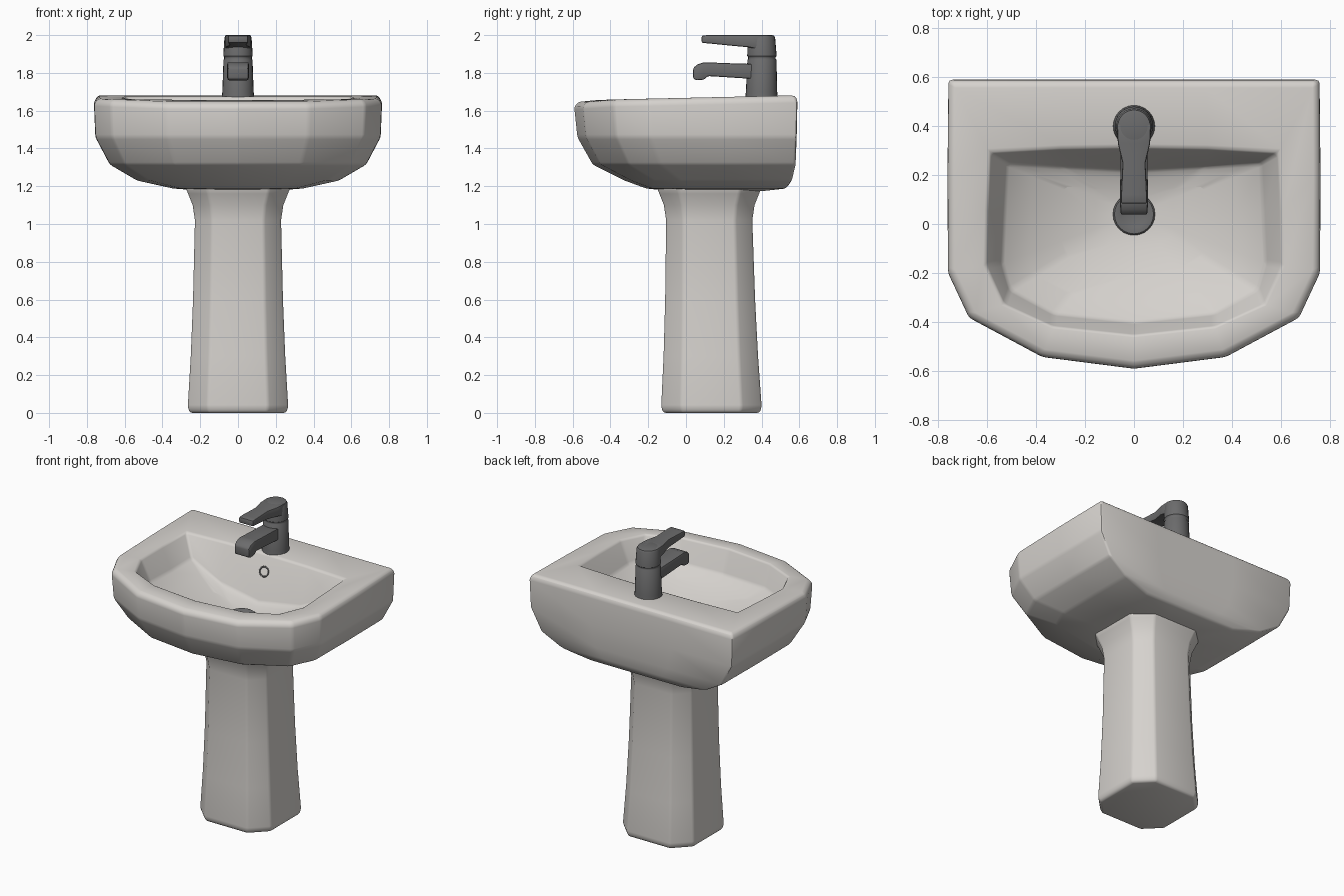
import bpy, bmesh, math
from mathutils import Vector

if "Cube" in bpy.data.objects:
    bpy.data.objects.remove(bpy.data.objects["Cube"])


def material(name, rgb):
    m = bpy.data.materials.new(name)
    m.diffuse_color = (*rgb, 1)
    m.use_nodes = True
    m.node_tree.nodes["Principled BSDF"].inputs["Base Color"].default_value = m.diffuse_color
    return m


ceramic = material("warm_white_ceramic", (0.67, 0.645, 0.615))
metal = material("dark_grey_metal", (0.15, 0.15, 0.152))


def finish(ob, mat, angle, bevel=0, limit=25):
    ob.data.materials.append(mat)
    bpy.ops.object.select_all(action="DESELECT")
    ob.select_set(True)
    bpy.context.view_layer.objects.active = ob
    if bevel:
        mod = ob.modifiers.new("soft_edges", "BEVEL")
        mod.width, mod.segments, mod.limit_method = bevel, 2, "ANGLE"
        mod.angle_limit = math.radians(limit)
        bpy.ops.object.modifier_apply(modifier=mod.name)
    bpy.ops.object.shade_smooth_by_angle(angle=math.radians(angle))


def loft(name, rings, mat, angle=35, bevel=0, limit=25):
    """Skin a stack of equal-length point rings and cap both ends."""
    bm = bmesh.new()
    vs = [[bm.verts.new(p) for p in r] for r in rings]
    n = len(rings[0])
    for a, b in zip(vs, vs[1:]):
        for i in range(n):
            j = (i + 1) % n
            bm.faces.new((a[i], a[j], b[j], b[i]))
    bm.faces.new(vs[0])
    bm.faces.new(vs[-1])
    bmesh.ops.recalc_face_normals(bm, faces=bm.faces)
    me = bpy.data.meshes.new(name)
    bm.to_mesh(me)
    bm.free()
    ob = bpy.data.objects.new(name, me)
    bpy.context.collection.objects.link(ob)
    finish(ob, mat, angle, bevel, limit)
    return ob


def mirrored(half):
    """Close a half outline that starts and ends on x = 0."""
    return half + [(-p[0], *p[1:]) for p in half[-2:0:-1]]


def circle(r, cy, z, n=24):
    return [(r * math.sin(2 * math.pi * i / n), cy + r * math.cos(2 * math.pi * i / n), z)
            for i in range(n)]


# Basin: outer shell from the bottom up, over the rim, then down into the bowl
outer = mirrored([(0, .59), (.3, .59), (.759, .59), (.763, .2), (.761, -.2),
                  (.675, -.384), (.375, -.545), (0, -.593)])
lip = mirrored([(0, .31), (.3, .305), (.59, .29), (.60, .05), (.605, -.17),
                (.53, -.33), (.33, -.42), (0, -.455)])
floor = mirrored([(0, .22, 1.385), (.3, .235, 1.43), (.52, .25, 1.53), (.53, .05, 1.52),
                  (.54, -.16, 1.52), (.51, -.27, 1.52), (.33, -.37, 1.51), (0, -.405, 1.50)])


def rim_z(y):
    return 1.66 + 0.021 * (y + .35) / .94 - (0.008 if y < -.5 else 0)


def shell(sx, front, back, z=None, drop=0):
    pts = []
    for x, y in outer:
        t = (y + .593) / 1.183
        pts.append((x * sx, front + t * (back - front), rim_z(y) - drop if z is None else z))
    return pts


drain_y = .04
rings = [shell(.25, -.10, .42, 1.176), shell(.45, -.21, .53, 1.188),
         shell(.70, -.325, .56, 1.23), shell(.89, -.495, .58, 1.315),
         shell(.99, -.576, .586, 1.46), shell(1, -.593, .59, drop=.025),
         shell(.975, -.568, .575),
         [(x, y, rim_z(y)) for x, y in lip], floor]
for k in (.8, .55, .3, .16):
    rings.append([(x * k, drain_y + (y - drain_y) * k, 1.352 + (z - 1.352) * k ** 2)
                  for x, y, z in floor])
loft("basin", rings, ceramic, 38, .014, 12)

# Pedestal: chamfered square column with flared foot and neck
profile = [(0, .254), (.03, .266), (.3, .250), (.6, .238), (1.02, .228),
           (1.10, .240), (1.16, .264), (1.20, .28)]
rings = []
for z, w in profile:
    c = w * .60
    cy = .135 - .012 * min(z, 1)
    rings.append([(x, cy + y, z) for x, y in
                  [(c, w), (w, c), (w, -c), (c, -w), (-c, -w), (-w, -c), (-w, c), (-c, w)]])
loft("pedestal", rings, ceramic, 35, .012)

# Tap body with a groove below the turning cap
loft("tap_body", [circle(r, cy, z) for z, r, cy in
                  [(1.66, .087, .40), (1.70, .083, .40), (1.868, .077, .402),
                   (1.874, .073, .402), (1.884, .073, .402), (1.89, .078, .402),
                   (1.985, .072, .40), (1.997, .066, .40), (2.0, .056, .40)]], metal, 40)


def bar(name, sections):
    """Rounded bar along y from (y, half width, bottom, top) sections."""
    loft(name, [[(-w, y, b), (w, y, b), (w, y, t), (-w, y, t)] for y, w, b, t in sections],
         metal, 40, .008)


bar("tap_lever", [(.41, .070, 1.92, 2.0), (.33, .066, 1.936, 2.0), (.25, .047, 1.943, 2.0),
                  (.12, .053, 1.956, 2.0), (.083, .053, 1.959, 1.998)])
bar("tap_spout", [(.40, .056, 1.765, 1.846), (.2, .056, 1.778, 1.852), (.115, .057, 1.783, 1.856),
                  (.095, .057, 1.764, 1.856), (.06, .056, 1.761, 1.845), (.038, .054, 1.768, 1.825)])

# Drain plug
loft("drain", [circle(r, drain_y, z) for z, r in
               [(1.34, .086), (1.372, .086), (1.378, .08), (1.378, .06), (1.374, .052)]], metal, 40)

# Overflow ring on the back wall of the bowl
normal = Vector((0, -.957, .29))
bpy.ops.mesh.primitive_torus_add(major_radius=.031, minor_radius=.005, major_segments=24,
                                 minor_segments=8, location=(0, .277, 1.57),
                                 rotation=normal.to_track_quat("Z", "Y").to_euler())
overflow = bpy.context.object
overflow.name = "overflow_ring"
finish(overflow, metal, 60)
